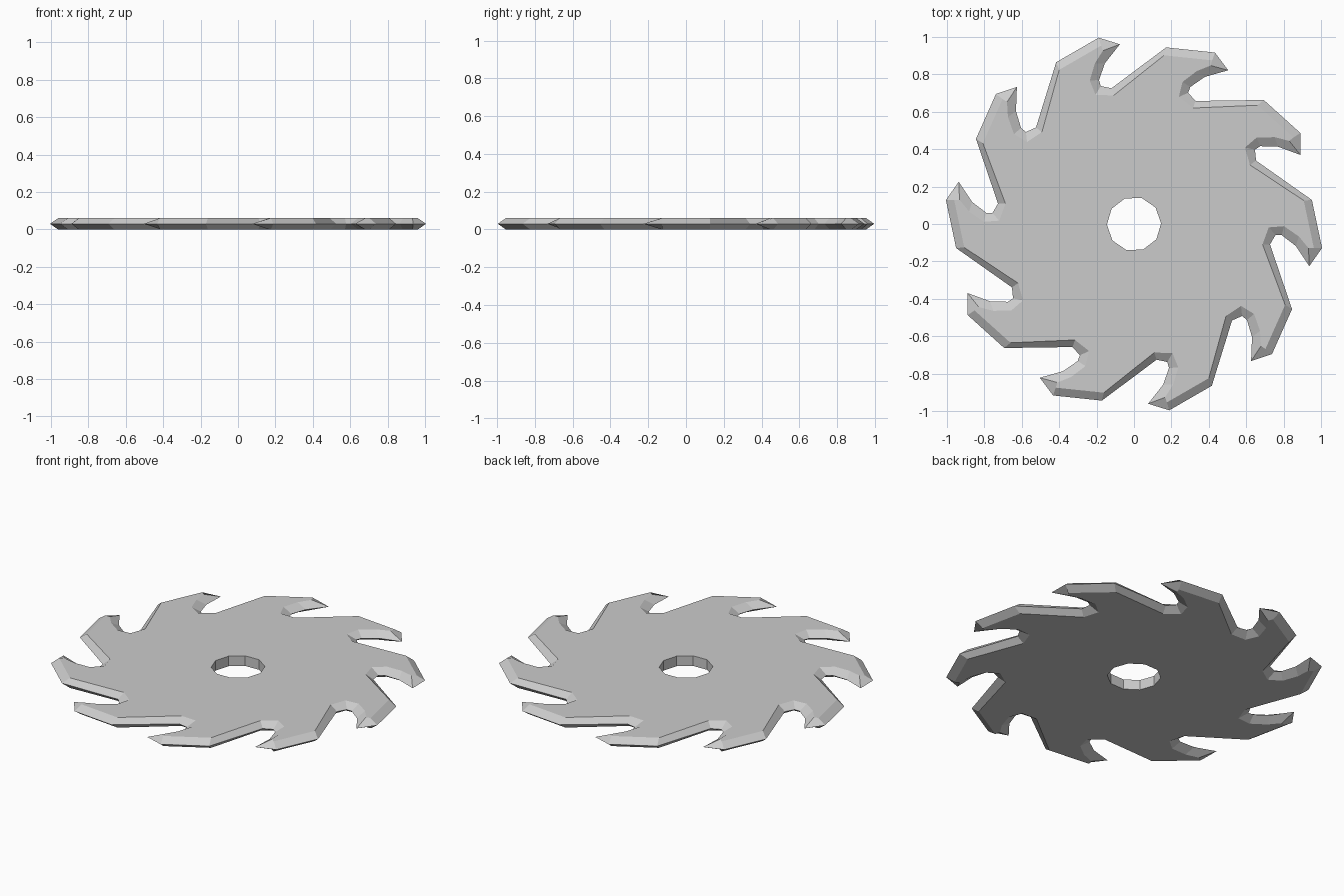
import bpy, bmesh
from math import cos, sin, radians
from mathutils import Matrix

if "Cube" in bpy.data.objects:
    bpy.data.objects.remove(bpy.data.objects["Cube"])

TEETH, T = 10, 0.06
STEP = 360 / TEETH

# One tooth, running clockwise: back corner, heel, tip, hooked face, gullet
edge = [(-.845, .455), (-.738, .695), (-.626, .733), (-.631, .604),
        (-.604, .513), (-.578, .492), (-.524, .516)]
# Matching outline of the flat face, inset by the bevel
flat = [(-.808, .432), (-.703, .668), (-.679, .652), (-.674, .572),
        (-.642, .481), (-.572, .438), (-.492, .492)]

bm = bmesh.new()


def ring(profile, z):
    """Repeat a tooth profile clockwise around the disc."""
    verts = []
    for k in range(TEETH):
        rot = Matrix.Rotation(radians(-STEP * k), 2)
        for x, y in profile:
            c, s = cos(radians(-STEP * k)), sin(radians(-STEP * k))
            verts.append(bm.verts.new((c * x - s * y, s * x + c * y, z)))
    return verts


def bridge(a, b):
    for i in range(len(a)):
        j = (i + 1) % len(a)
        bm.faces.new((a[i], a[j], b[j], b[i]))


a0 = radians(145.5)
bore = [(.145 * cos(a0), .145 * sin(a0))]
mid = ring(edge, T / 2)
top, bottom = ring(flat, T), ring(flat, 0)
bore_top, bore_bottom = ring(bore, T), ring(bore, 0)

# Bevelled rim and bore wall
bridge(top, mid)
bridge(mid, bottom)
bridge(bore_top, bore_bottom)

# Flat faces, one sector per tooth
n = len(flat)
for outer, inner in ((top, bore_top), (bottom, bore_bottom)):
    for k in range(TEETH):
        sector = [outer[k * n - 1]] + outer[k * n:(k + 1) * n]
        bm.faces.new(sector + [inner[k], inner[k - 1]])

bmesh.ops.recalc_face_normals(bm, faces=bm.faces[:])
bmesh.ops.triangulate(bm, faces=[f for f in bm.faces if len(f.verts) > 4])
mesh = bpy.data.meshes.new("saw_blade")
bm.to_mesh(mesh)
bm.free()
blade = bpy.data.objects.new("saw_blade", mesh)
bpy.context.collection.objects.link(blade)
